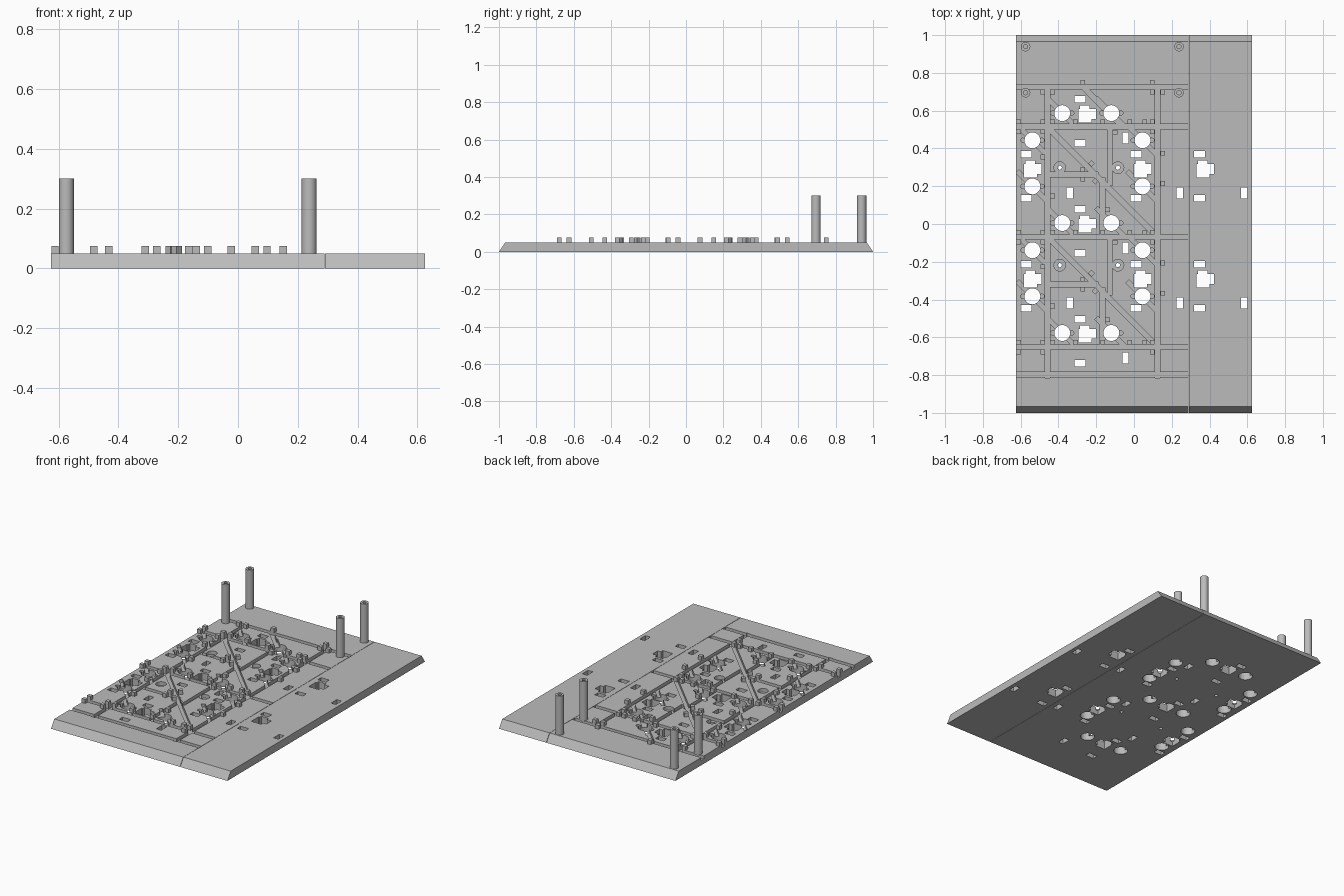
import bpy, bmesh, math
from mathutils import Matrix, Vector

if "Cube" in bpy.data.objects:
    bpy.data.objects.remove(bpy.data.objects["Cube"], do_unlink=True)

grey = bpy.data.materials.new("plain grey")
grey.use_nodes = True
grey.diffuse_color = (0.5, 0.5, 0.5, 1)
grey.node_tree.nodes["Principled BSDF"].inputs["Base Color"].default_value = (0.5, 0.5, 0.5, 1)

TOP = 0.05       # plate thickness
SEAM = 0.29
PERIOD = 0.582   # spacing of the repeating cell along y
FLOOR = TOP - 0.02


def make_object(name, bm):
    bmesh.ops.recalc_face_normals(bm, faces=bm.faces)
    mesh = bpy.data.meshes.new(name)
    bm.to_mesh(mesh)
    bm.free()
    mesh.materials.append(grey)
    ob = bpy.data.objects.new(name, mesh)
    bpy.context.collection.objects.link(ob)
    return ob


def box(bm, x, y, sx, sy, z0, z1, angle=0):
    m = (Matrix.Translation((x, y, (z0 + z1) / 2)) @ Matrix.Rotation(angle, 4, "Z")
         @ Matrix.Diagonal((sx, sy, z1 - z0, 1)))
    bmesh.ops.create_cube(bm, size=1, matrix=m)


def disc(bm, x, y, r, z0, z1, sides=32):
    bmesh.ops.create_cone(bm, cap_ends=True, segments=sides, radius1=r, radius2=r,
                          depth=z1 - z0, matrix=Matrix.Translation((x, y, (z0 + z1) / 2)))


def channel(bm, x0, y0, x1, y1, w=0.027):
    d = Vector((x1 - x0, y1 - y0))
    box(bm, (x0 + x1) / 2, (y0 + y1) / 2, d.length, w, FLOOR, TOP + 0.03,
        math.atan2(d.y, d.x))


def socket_hole(bm, x, y):
    # stepped opening as one extruded outline
    pts = [(-.045, .022), (-.037, .022), (-.037, .04), (.015, .04), (.015, .022), (.048, .022),
           (.048, -.03), (.025, -.03), (.025, -.05), (-.045, -.05)]
    face = bm.faces.new([bm.verts.new((x + a, y + b, -0.05)) for a, b in pts])
    new = bmesh.ops.extrude_face_region(bm, geom=[face])["geom"]
    bmesh.ops.translate(bm, vec=(0, 0, 0.15),
                        verts=[g for g in new if isinstance(g, bmesh.types.BMVert)])


def slot(bm, x, y, upright=False):
    sx, sy = (0.034, 0.058) if upright else (0.058, 0.034)
    box(bm, x, y, sx, sy, -0.05, 0.1)


def plate(name, x0, x1):
    # slab with sloping front and back ends
    bm = bmesh.new()
    ends = []
    for x in (x0, x1):
        ends.append([bm.verts.new((x, y, z)) for y, z in
                     ((-1, 0), (1, 0), (0.967, TOP), (-0.967, TOP))])
    bm.faces.new(ends[0])
    bm.faces.new(ends[1])
    for i in range(4):
        j = (i + 1) % 4
        bm.faces.new((ends[0][i], ends[0][j], ends[1][j], ends[1][i]))
    return make_object(name, bm)


def cut(target, bm, name):
    cutter = make_object(name, bm)
    cutter.hide_render = True
    mod = target.modifiers.new(name, "BOOLEAN")
    mod.operation, mod.solver, mod.object = "DIFFERENCE", "EXACT", cutter
    mod.use_self = True
    bpy.context.view_layer.update()
    dg = bpy.context.evaluated_depsgraph_get()
    mesh = bpy.data.meshes.new_from_object(target.evaluated_get(dg))
    target.modifiers.clear()
    target.data = mesh
    bpy.data.objects.remove(cutter, do_unlink=True)


main_plate = plate("main_plate", -0.625, SEAM - 0.001)
side_plate = plate("side_plate", SEAM + 0.001, 0.625)

# Hole positions, repeated by cell
rows = [0.587 - PERIOD * i for i in range(3)]
mids = [0.295 - PERIOD * i for i in range(2)]
round_holes = [(x, y) for y in rows for x in (-0.38, -0.12)]
round_holes += [(x, y + d) for y in mids for x in (-0.538, 0.045) for d in (0.148, -0.096)]

# Wiring channels
bm = bmesh.new()
for y in (0.726, 0.515, -0.069, -0.652, -0.797):
    channel(bm, -0.66, y, SEAM + 0.02, y)
for x in (-0.457, 0.125):
    channel(bm, x, 0.726, x, -0.815)
for y in mids:
    channel(bm, -0.127, y + 0.22, -0.127, y - 0.09)
    channel(bm, -0.167, y - 0.05, -0.167, y - 0.364)
    channel(bm, -0.457, y - 0.032, -0.19, y - 0.032)
    channel(bm, -0.457, y + 0.218, 0.125, y - 0.364)
channel(bm, -0.27, 0.726, -0.06, 0.515)
for x, y in round_holes:
    channel(bm, x - 0.08, y + 0.08, x + 0.08, y - 0.08, 0.024)
cut(main_plate, bm, "channel_cutter")

# Pin pockets beside the round holes, and screw recesses
bm = bmesh.new()
for x, y in round_holes:
    for s in (-1, 1):
        disc(bm, x + s * 0.05, y, 0.012, FLOOR - 0.006, 0.1, 12)
screws = [(x, y) for x in (-0.393, -0.085) for y in (0.298, -0.218)]
for x, y in screws:
    disc(bm, x, y, 0.031, FLOOR - 0.003, 0.09)
cut(main_plate, bm, "pocket_cutter")

# Openings through the main plate
bm = bmesh.new()
for x, y in round_holes:
    disc(bm, x, y, 0.042, -0.05, 0.1)
for x, y in screws:
    disc(bm, x, y, 0.011, -0.05, 0.1, 16)
for y in rows:
    socket_hole(bm, -0.25, y)
    slot(bm, -0.285, y + 0.073)
    slot(bm, -0.285, y - 0.16)
    slot(bm, -0.045, y - 0.132, True)
for y in mids:
    for x in (-0.538, 0.045):
        socket_hole(bm, x, y)
        slot(bm, x - 0.034, y + 0.075)
        slot(bm, x - 0.034, y - 0.158)
        slot(bm, x + 0.198, y - 0.132, True)
cut(main_plate, bm, "opening_cutter")

# Openings through the side plate
bm = bmesh.new()
for y in mids:
    socket_hole(bm, 0.375, y)
    slot(bm, 0.347, y + 0.075)
    slot(bm, 0.347, y - 0.158)
    slot(bm, 0.583, y - 0.132, True)
cut(side_plate, bm, "side_opening_cutter")

# Small retaining blocks along the channels
bm = bmesh.new()


def nub(x, y, angle=0):
    box(bm, x, y, 0.025, 0.025, TOP - 0.003, 0.075, angle)


for x in (-0.272, 0.097):
    nub(x, 0.75)
for x in (-0.483, -0.432, 0.097, 0.152):
    nub(x, 0.699)
for y in (0.515, -0.069, -0.652):
    for x in (-0.612, -0.483, -0.432, -0.31, -0.165, -0.022, 0.057, 0.097):
        nub(x, y + 0.026)
    for x in (-0.612, -0.483, 0.097):
        nub(x, y - 0.026)
for y in mids:
    nub(0.152, y + 0.08)
    nub(0.152, y - 0.08)
    nub(-0.272, y - 0.006)
    nub(-0.272, y - 0.058)
    nub(-0.101, y + 0.19)
    nub(-0.14, y - 0.22)
    nub(-0.432, y - 0.147)
    nub(-0.483, y + 0.06)
    nub(-0.225, y + 0.026, math.pi / 4)
    nub(-0.205, y - 0.068, math.pi / 4)
make_object("retaining_blocks", bm)

# Four hollow posts
for i, (x, y) in enumerate([(x, y) for x in (-0.574, 0.238) for y in (0.695, 0.939)]):
    bm = bmesh.new()
    outline = [(0, 0.1), (0.011, 0.1), (0.011, 0.3), (0.025, 0.3), (0.025, 0.045), (0, 0.045)]
    vs = [bm.verts.new((r, 0, z)) for r, z in outline]
    es = [bm.edges.new(p) for p in zip(vs, vs[1:])]
    bmesh.ops.spin(bm, geom=vs + es, cent=(0, 0, 0), axis=(0, 0, 1),
                   angle=math.tau, steps=32)
    bmesh.ops.remove_doubles(bm, verts=bm.verts, dist=0.0001)
    post = make_object(f"post_{i + 1}", bm)
    post.location = (x, y, 0)
    bpy.ops.object.select_all(action="DESELECT")
    post.select_set(True)
    bpy.context.view_layer.objects.active = post
    bpy.ops.object.shade_smooth_by_angle()
